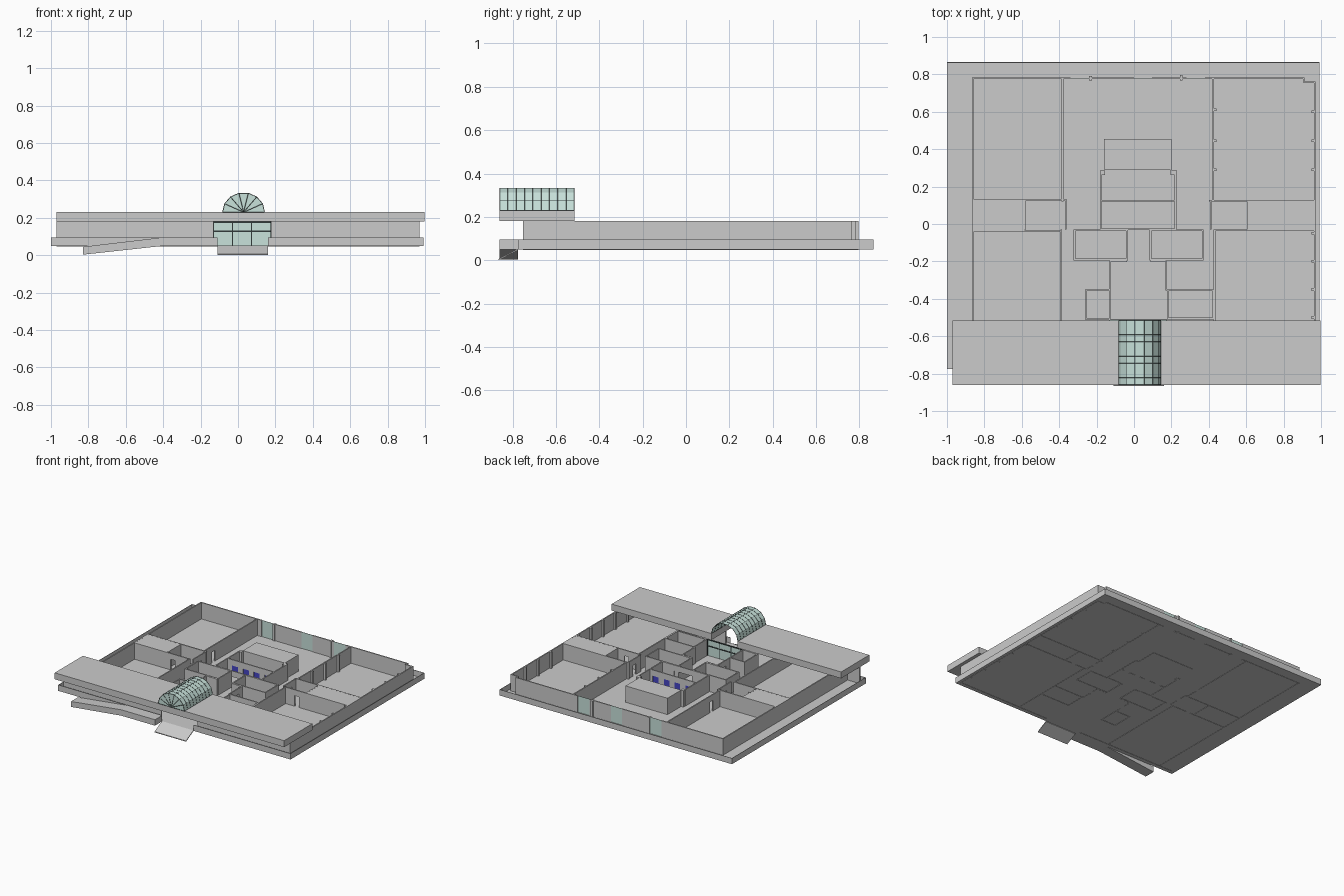
import bpy, bmesh, math
from mathutils import Vector

if "Cube" in bpy.data.objects:
    bpy.data.objects.remove(bpy.data.objects["Cube"])

T = 0.009                       # wall thickness
ZB, ZF, ZT = 0.048, 0.053, 0.18  # wall foot, floor, wall top
RIM = 0.096                     # top of the edge band around the floor


def material(name, col):
    m = bpy.data.materials.new(name)
    m.diffuse_color = (*col, 1)
    m.use_nodes = True
    m.node_tree.nodes["Principled BSDF"].inputs["Base Color"].default_value = m.diffuse_color
    return m


GLASS = material("glass", (0.58, 0.76, 0.71))
BLACK = material("frame", (0.03, 0.04, 0.04))
BLUE = material("door_blue", (0.06, 0.06, 0.55))


def finish(name, bm, mat=None):
    bmesh.ops.recalc_face_normals(bm, faces=bm.faces)
    me = bpy.data.meshes.new(name)
    bm.to_mesh(me)
    bm.free()
    ob = bpy.data.objects.new(name, me)
    bpy.context.collection.objects.link(ob)
    if mat:
        me.materials.append(mat)
    return ob


def add_box(bm, x0, x1, y0, y1, z0, z1):
    for v in bmesh.ops.create_cube(bm, size=1)["verts"]:
        v.co = Vector(((x0 + x1) / 2 + v.co.x * (x1 - x0),
                       (y0 + y1) / 2 + v.co.y * (y1 - y0),
                       (z0 + z1) / 2 + v.co.z * (z1 - z0)))


def boxes(name, items, mat=None):
    bm = bmesh.new()
    for b in items:
        add_box(bm, *b)
    return finish(name, bm, mat)


def prism(name, pts, axis, a, b):
    """Extrude a (u, z) profile along x or y."""
    bm = bmesh.new()
    f = bm.faces.new([bm.verts.new((a, u, z) if axis == 'x' else (u, a, z)) for u, z in pts])
    r = bmesh.ops.extrude_face_region(bm, geom=[f])
    d = (b - a, 0, 0) if axis == 'x' else (0, b - a, 0)
    bmesh.ops.translate(bm, vec=d, verts=[g for g in r["geom"] if isinstance(g, bmesh.types.BMVert)])
    return finish(name, bm)


def run(axis, c, a, b, doors=(), w=0.035):
    """Straight wall along an axis, with doorways under a lintel."""
    out, s = [], a

    def seg(p, q, z0):
        out.append((p, q, c - T / 2, c + T / 2, z0, ZT) if axis == 'x'
                   else (c - T / 2, c + T / 2, p, q, z0, ZT))
    for d in sorted(doors):
        seg(s, d - w / 2, ZB)
        seg(d - w / 2, d + w / 2, 0.135)
        s = d + w / 2
    seg(s, b, ZB)
    return out


def room(x0, x1, y0, y1):
    return (run('x', y0, x0 - T / 2, x1 + T / 2) + run('x', y1, x0 - T / 2, x1 + T / 2)
            + run('y', x0, y0, y1) + run('y', x1, y0, y1))


# Floor with a thin raised edge band, open at the entrance
R = 0.003
boxes("floor", [(-1, 0.993, -0.775, 0.865, 0.05, ZF)])
boxes("floor_edge_band", [(-1, -1 + R, -0.775, 0.865, 0.052, RIM), (0.993 - R, 0.993, -0.775, 0.865, 0.052, RIM),
                          (-1, 0.993, 0.865 - R, 0.865, 0.052, RIM),
                          (-1, -0.11, -0.775, -0.775 + R, 0.052, RIM),
                          (0.16, 0.993, -0.775, -0.775 + R, 0.052, RIM)])

# Long side ramp and short entry ramp
prism("side_ramp", [(-0.83, 0.003), (-0.4, 0.05), (-0.11, 0.05), (-0.11, RIM), (-0.4, RIM), (-0.83, 0.045)],
      'y', -0.86, -0.775)
prism("entry_ramp", [(-0.865, 0.0), (-0.775, 0.046), (-0.775, 0.053), (-0.865, 0.006)], 'x', -0.11, 0.16)

# Outer walls
boxes("west_wall", run('y', -0.862, -0.75, 0.784))
boxes("east_wall", run('y', 0.967, -0.75, 0.762) + run('x', 0.758, 0.905, 0.97) + run('y', 0.908, 0.756, 0.784))
boxes("north_wall", run('x', 0.78, -0.866, -0.34) + run('x', 0.78, -0.235, 0)
      + run('x', 0.78, 0.095, 0.28) + run('x', 0.78, 0.38, 0.91)
      + [(-0.24, -0.225, 0.768, 0.792, ZB, ZT), (0.245, 0.26, 0.768, 0.796, ZB, ZT)])
boxes("south_wall", run('x', -0.747, -0.97, -0.13) + run('x', -0.747, 0.18, 0.971))
boxes("north_windows", [(a, b, 0.779, 0.781, ZF, ZT)
                        for a, b in ((-0.34, -0.235), (0, 0.095), (0.28, 0.38))], GLASS)

# Large corner rooms
boxes("northwest_room_walls", run('y', -0.382, 0.12, 0.78, [0.24]) + run('x', 0.13, -0.86, -0.36))
boxes("southwest_room_walls", run('y', -0.389, -0.74, -0.03) + run('x', -0.038, -0.86, -0.385, [-0.53]))
boxes("northeast_room_walls", run('y', 0.422, 0.12, 0.78) + run('x', 0.125, 0.4, 0.965))
boxes("southeast_room_walls", run('y', 0.43, -0.74, -0.03) + run('x', -0.033, 0.425, 0.965, [0.53]))

# Pilasters on the east rooms
boxes("pilasters",
      [(0.948, 0.967, y - 0.007, y + 0.007, ZB, ZT) for y in (0.6, 0.445, 0.29, -0.05, -0.2, -0.35, -0.5, -0.65)]
      + [(0.422, 0.442, y - 0.007, y + 0.007, ZB, ZT) for y in (0.61, 0.445, 0.29)])

# Corridor ends: covered ends and small open rooms
boxes("corridor_end_covers", [(-0.86, -0.582, -0.038, 0.13, ZT - 0.01, ZT - 0.0005),
                              (0.608, 0.965, -0.033, 0.125, ZT - 0.01, ZT - 0.0005)])
boxes("corridor_rooms", run('y', -0.582, -0.03, 0.13) + run('y', -0.365, -0.03, 0.13, [0.05])
      + run('y', 0.608, -0.03, 0.125) + run('y', 0.41, -0.03, 0.125, [0.05]))

# Small offices and entrance hall
boxes("offices", room(-0.318, -0.037, -0.19, -0.033) + room(0.088, 0.367, -0.19, -0.033))
boxes("hall_walls", run('y', -0.13, -0.51, -0.2, [-0.28]) + run('y', 0.172, -0.355, -0.2, [-0.26])
      + run('x', -0.2, -0.13, -0.037) + run('x', -0.2, 0.088, 0.172))
boxes("hall_side_rooms", room(-0.255, -0.13, -0.51, -0.352) + room(0.18, 0.425, -0.505, -0.355))

# Central core with blue doors and a covered rear block
door_x = [-0.11, -0.015, 0.075, 0.17]
boxes("core_walls", run('y', -0.177, -0.03, 0.268) + run('y', 0.222, -0.03, 0.268)
      + run('x', -0.028, -0.177, 0.222, [0.02], 0.2) + run('x', 0.125, -0.177, 0.222, door_x, 0.05))
boxes("core_rear_block", [(-0.16, 0.2, 0.288, 0.455, ZB, ZT), (-0.18, -0.155, 0.262, 0.29, ZB, ZT),
                          (0.195, 0.226, 0.262, 0.29, ZB, ZT)])
boxes("blue_doors", [(x - 0.025, x + 0.025, 0.122, 0.128, ZF, 0.135) for x in door_x], BLUE)

# Glazed entrance screen at the back of the porch
x0, x1, y = -0.13, 0.175, -0.515
boxes("entrance_glass", [(x0, x1, y - 0.001, y + 0.001, ZF, ZT)], GLASS)
boxes("entrance_frame",
      [(x - 0.0025, x + 0.0025, y - 0.004, y + 0.004, ZF, ZT) for x in [x0 + (x1 - x0) * i / 3 for i in range(4)]]
      + [(x0, x1, y - 0.004, y + 0.004, z - 0.004, z + 0.004) for z in (0.128, ZT - 0.004)], BLACK)

# Front roof with an opening below the vault
RX, RZ, CX, Z0 = 0.113, 0.105, 0.03, 0.23
Y0, Y1 = -0.86, -0.515
boxes("front_roof", [(-0.97, CX - RX, Y0, Y1, ZT, Z0), (CX + RX, 0.998, Y0, Y1, ZT, Z0),
                     (CX - RX, CX + RX, Y0, Y0 + 0.02, ZT, Z0)])

# Glass barrel vault with a fan at the front
N, BAYS = 7, 9
arc = [(CX + RX * math.cos(math.pi * i / N), Z0 + RZ * math.sin(math.pi * i / N)) for i in range(N + 1)]
bm = bmesh.new()
front = [bm.verts.new((x, Y0, z)) for x, z in arc]
back = [bm.verts.new((x, Y1, z)) for x, z in arc]
hub = bm.verts.new((CX, Y0, Z0))
for i in range(N):
    bm.faces.new((front[i], front[i + 1], back[i + 1], back[i]))
    bm.faces.new((front[i], front[i + 1], hub))
finish("vault_glass", bm, GLASS)


def add_bar(bm, p, q, r=0.0012):
    p, q = Vector(p), Vector(q)
    m = (q - p).to_track_quat('Z', 'Y').to_matrix().to_4x4()
    m.translation = (p + q) / 2
    bmesh.ops.create_cone(bm, cap_ends=True, segments=4, radius1=r, radius2=r,
                          depth=(q - p).length, matrix=m)


bm = bmesh.new()
for x, z in arc:
    add_bar(bm, (x, Y0, z), (x, Y1, z))
    add_bar(bm, (CX, Y0, Z0), (x, Y0, z))
for k in range(BAYS + 1):
    y = Y0 + (Y1 - Y0) * k / BAYS
    for (xa, za), (xb, zb) in zip(arc, arc[1:]):
        add_bar(bm, (xa, y, za), (xb, y, zb))
finish("vault_bars", bm, BLACK)
